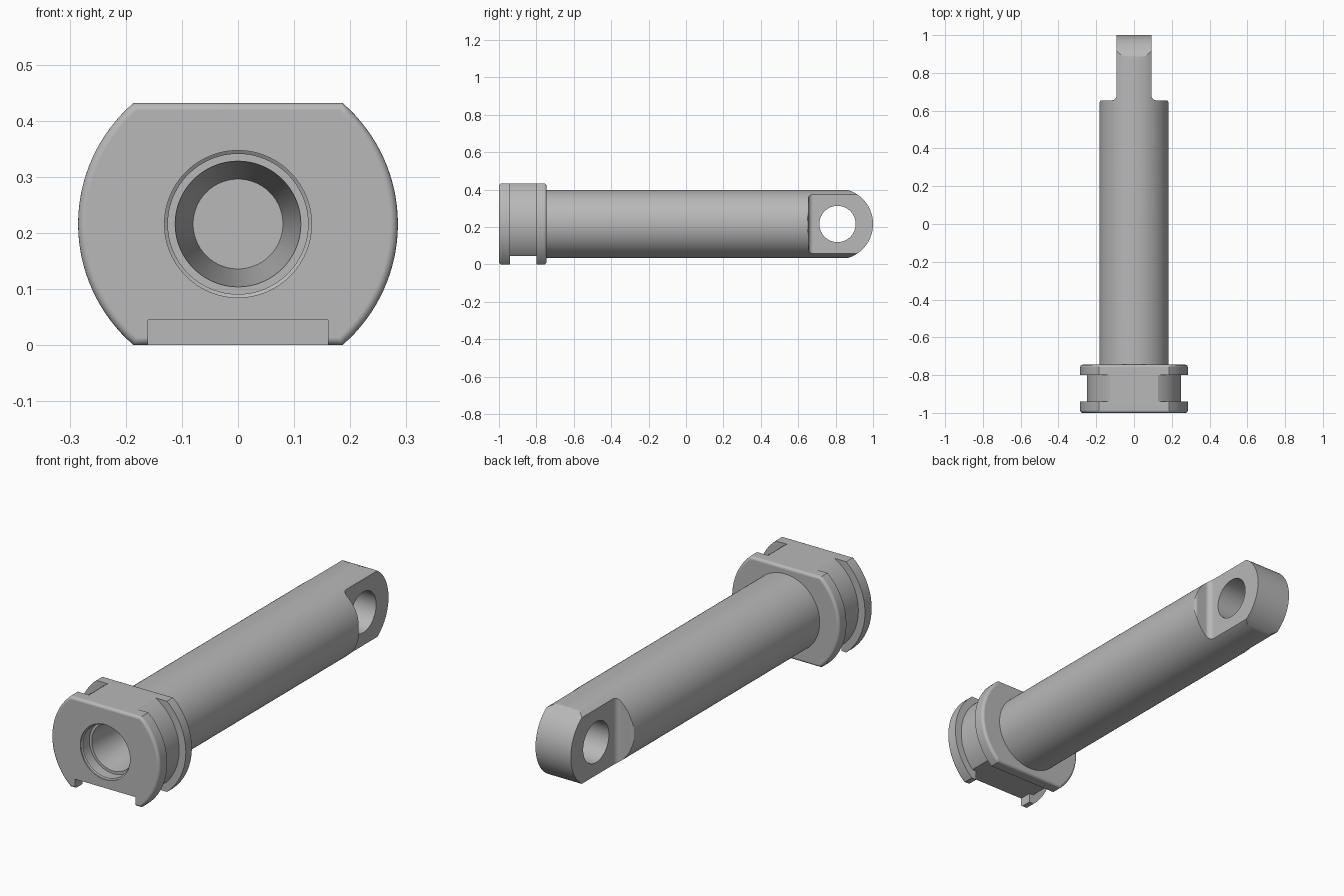
import bpy, bmesh
from math import sin, cos, asin, pi, radians
from mathutils import Vector

cube = bpy.data.objects.get("Cube")
if cube:
    bpy.data.objects.remove(cube, do_unlink=True)

MID = 0.216          # height of the shaft axis
SHAFT_R = 0.183
HEAD_R = 0.285

steel = bpy.data.materials.new("steel grey")
steel.use_nodes = True
grey = (0.48, 0.48, 0.48, 1)
steel.diffuse_color = grey
steel.node_tree.nodes["Principled BSDF"].inputs["Base Color"].default_value = grey


def loft(name, rings):
    """Closed solid through rings of equal point count."""
    bm = bmesh.new()
    loops = [[bm.verts.new(p) for p in ring] for ring in rings]
    n = len(loops[0])
    for a, b in zip(loops, loops[1:]):
        for i in range(n):
            j = (i + 1) % n
            bm.faces.new((a[i], a[j], b[j], b[i]))
    bm.faces.new(loops[0][::-1])
    bm.faces.new(loops[-1])
    bmesh.ops.recalc_face_normals(bm, faces=bm.faces)
    mesh = bpy.data.meshes.new(name)
    bm.to_mesh(mesh)
    bm.free()
    mesh.materials.append(steel)
    obj = bpy.data.objects.new(name, mesh)
    bpy.context.collection.objects.link(obj)
    return obj


def arc(cx, cy, r, a0, a1, n):
    return [(cx + r * cos(a0 + (a1 - a0) * i / n),
             cy + r * sin(a0 + (a1 - a0) * i / n)) for i in range(n + 1)]


def turned(name, profile, n=96):
    """Round solid along y from (y, radius) pairs."""
    return loft(name, [[(r * cos(2 * pi * i / n), y, MID + r * sin(2 * pi * i / n))
                        for i in range(n)] for y, r in profile])


def flatted(name, r, up, down, layers, n=32):
    """Disc with flats above and below the axis; layers are (y, inset) pairs."""
    rings = []
    for y, o in layers:
        a = asin((up - o) / (r - o))
        b = asin((down - o) / (r - o))
        pts = arc(0, MID, r - o, -b, a, n) + arc(0, MID, r - o, pi - a, pi + b, n)
        rings.append([(x, y, z) for x, z in pts])
    return loft(name, rings)


def prism(name, pts, lo, hi, place):
    return loft(name, [[place(u, v, w) for u, v in pts] for w in (lo, hi)])


def combine(target, tool, operation):
    mod = target.modifiers.new(operation.lower(), 'BOOLEAN')
    mod.operation = operation
    mod.solver = 'EXACT'
    mod.object = tool
    bpy.context.view_layer.objects.active = target
    bpy.ops.object.modifier_apply(modifier=mod.name)
    bpy.data.objects.remove(tool, do_unlink=True)


def along_x(u, v, w):
    return (w, u, v)


def along_z(u, v, w):
    return (u, v, w)


# Shaft with a rounded eye end
pin = turned("clevis_pin", [(-0.77, SHAFT_R), (1.1, SHAFT_R)])
end_shape = [(-1.2, MID - 0.19)] + arc(0.81, MID, 0.19, -pi / 2, pi / 2, 48) + [(-1.2, MID + 0.19)]
combine(pin, prism("end_rounding", end_shape, -0.5, 0.5, along_x), 'INTERSECT')

# Flat sides of the eye, with a filleted shoulder
for side in (1, -1):
    shape = [(0.093, 1.2)] + arc(0.118, 0.68, 0.025, pi, 1.5 * pi, 6)
    shape += arc(0.168, 0.64, 0.015, pi / 2, 0, 6) + [(0.4, 0.64), (0.4, 1.2)]
    shape = [(side * x, y) for x, y in shape]
    combine(pin, prism("eye_flat", shape, -0.2, 0.7, along_z), 'DIFFERENCE')

# Cross hole in the eye
combine(pin, prism("eye_hole", arc(0.81, MID, 0.097, 0, 2 * pi, 64)[:-1], -0.5, 0.5, along_x),
        'DIFFERENCE')

# Head: two flanges with a grooved core between them
ROUND = 0.014
edge = [(ROUND * (1 - cos(t)), ROUND * (1 - sin(t))) for t in [pi / 2 * i / 5 for i in range(6)]]
front = flatted("front_flange", HEAD_R, MID, MID, [(-1 + y, o) for y, o in edge] + [(-0.94, 0)])
notch = [(-0.16, -0.1), (0.16, -0.1), (0.16, 0.045), (-0.16, 0.045)]
combine(front, prism("notch", notch, -1.1, -0.9, lambda u, v, w: (u, w, v)), 'DIFFERENCE')
back = flatted("back_flange", HEAD_R, MID, MID, [(-0.8, 0)] + [(-0.745 - y, o) for y, o in edge[::-1]])
core = flatted("groove_core", 0.25, MID, MID - 0.045, [(-0.94, 0), (-0.8, 0)])
combine(core, front, 'UNION')
combine(core, back, 'UNION')
combine(pin, core, 'UNION')

# Stepped, tapering bore in the head
bore = [(-1.1, 0.131), (-0.994, 0.131), (-0.99, 0.125), (-0.94, 0.125),
        (-0.94, 0.112), (-0.6, 0.08)]
combine(pin, turned("bore", bore), 'DIFFERENCE')

# Smooth rounds, crisp edges, flat faces kept flat
bpy.ops.object.select_all(action='DESELECT')
pin.select_set(True)
bpy.context.view_layer.objects.active = pin
bpy.ops.object.shade_smooth_by_angle(angle=radians(30))
weighted = pin.modifiers.new("even_shading", 'WEIGHTED_NORMAL')
weighted.keep_sharp = True
